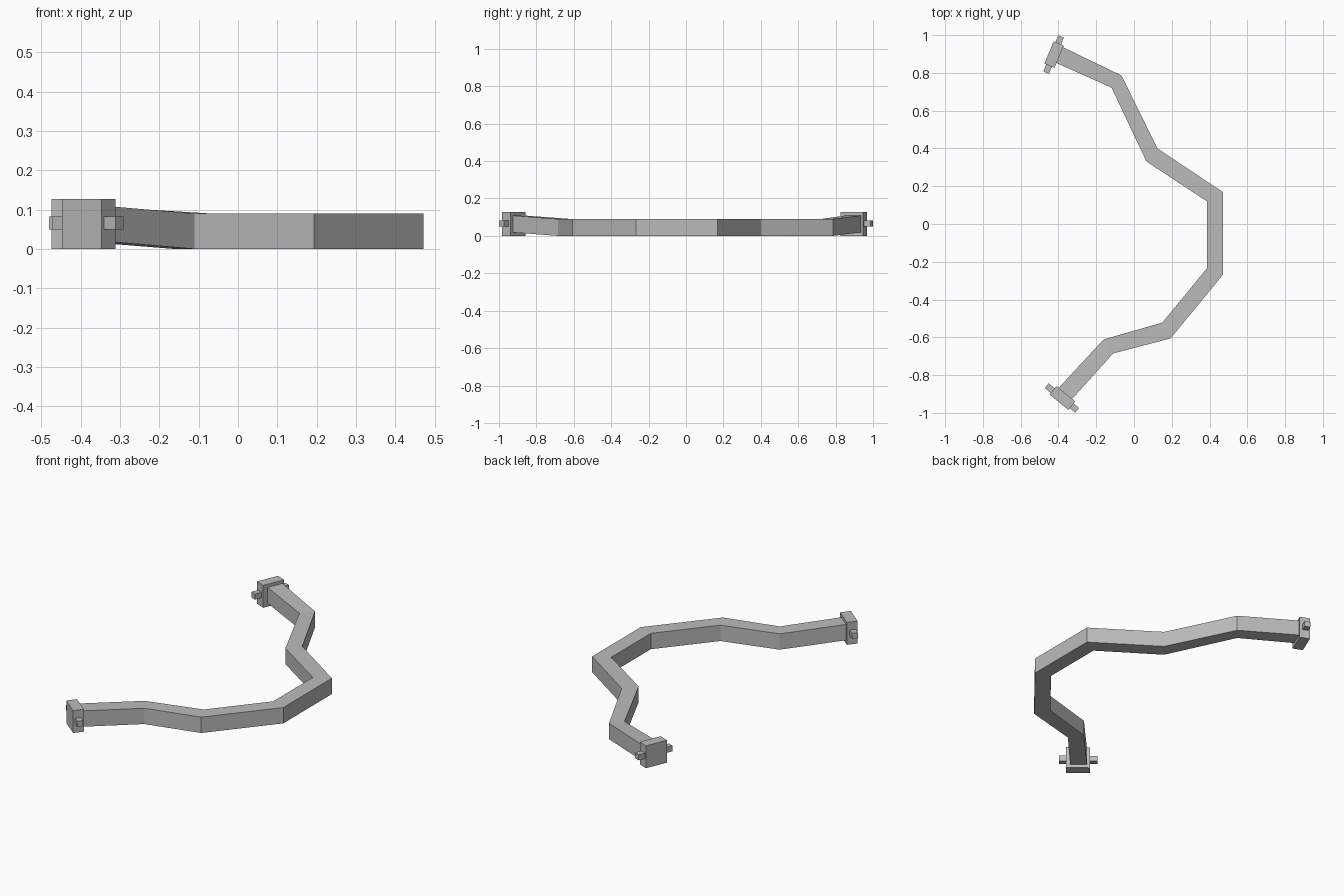
import bpy
import bmesh
import math

if "Cube" in bpy.data.objects:
    bpy.data.objects.remove(bpy.data.objects["Cube"], do_unlink=True)

grey = bpy.data.materials.new("plain grey")
grey.use_nodes = True
grey.diffuse_color = (0.5, 0.5, 0.5, 1)
grey.node_tree.nodes["Principled BSDF"].inputs["Base Color"].default_value = (0.5, 0.5, 0.5, 1)


def finish(name, bm):
    bmesh.ops.recalc_face_normals(bm, faces=bm.faces)
    mesh = bpy.data.meshes.new(name)
    bm.to_mesh(mesh)
    bm.free()
    mesh.materials.append(grey)
    obj = bpy.data.objects.new(name, mesh)
    bpy.context.collection.objects.link(obj)
    return obj


def box(name, size, location, angle):
    bm = bmesh.new()
    bmesh.ops.create_cube(bm, size=1)
    bmesh.ops.scale(bm, vec=size, verts=bm.verts)
    obj = finish(name, bm)
    obj.location = location
    obj.rotation_euler.z = math.radians(angle)


# Bent bar: (outer corner, inner corner, base height) from back to front
HEIGHT = 0.09
stations = [
    ((-0.395, 0.945), (-0.43, 0.861), 0.02),
    ((-0.066, 0.786), (-0.119, 0.722), 0),
    ((0.124, 0.40), (0.066, 0.331), 0),
    ((0.472, 0.168), (0.386, 0.12), 0),
    ((0.472, -0.267), (0.386, -0.235), 0),
    ((0.193, -0.606), (0.15, -0.522), 0),
    ((-0.11, -0.685), (-0.161, -0.611), 0),
    ((-0.345, -0.945), (-0.41, -0.88), 0.02),
]
bm = bmesh.new()
rings = []
for outer, inner, z in stations:
    rings.append([bm.verts.new((*p, h)) for p, h in (
        (outer, z), (outer, z + HEIGHT), (inner, z + HEIGHT), (inner, z))])
for a, b in zip(rings, rings[1:]):
    for i in range(4):
        j = (i + 1) % 4
        bm.faces.new((a[i], a[j], b[j], b[i]))
bm.faces.new(rings[0])
bm.faces.new(rings[-1])
finish("bent_bar", bm)

# End plates, each with a square pin running through it
for side, x, y, angle in (("back", -0.423, 0.897, -22.5), ("front", -0.379, -0.921, 51)):
    box(side + "_end_plate", (0.058, 0.128, 0.127), (x, y, 0.0635), angle)
    box(side + "_pin", (0.032, 0.207, 0.032), (x - 0.003, y, 0.066), angle)
